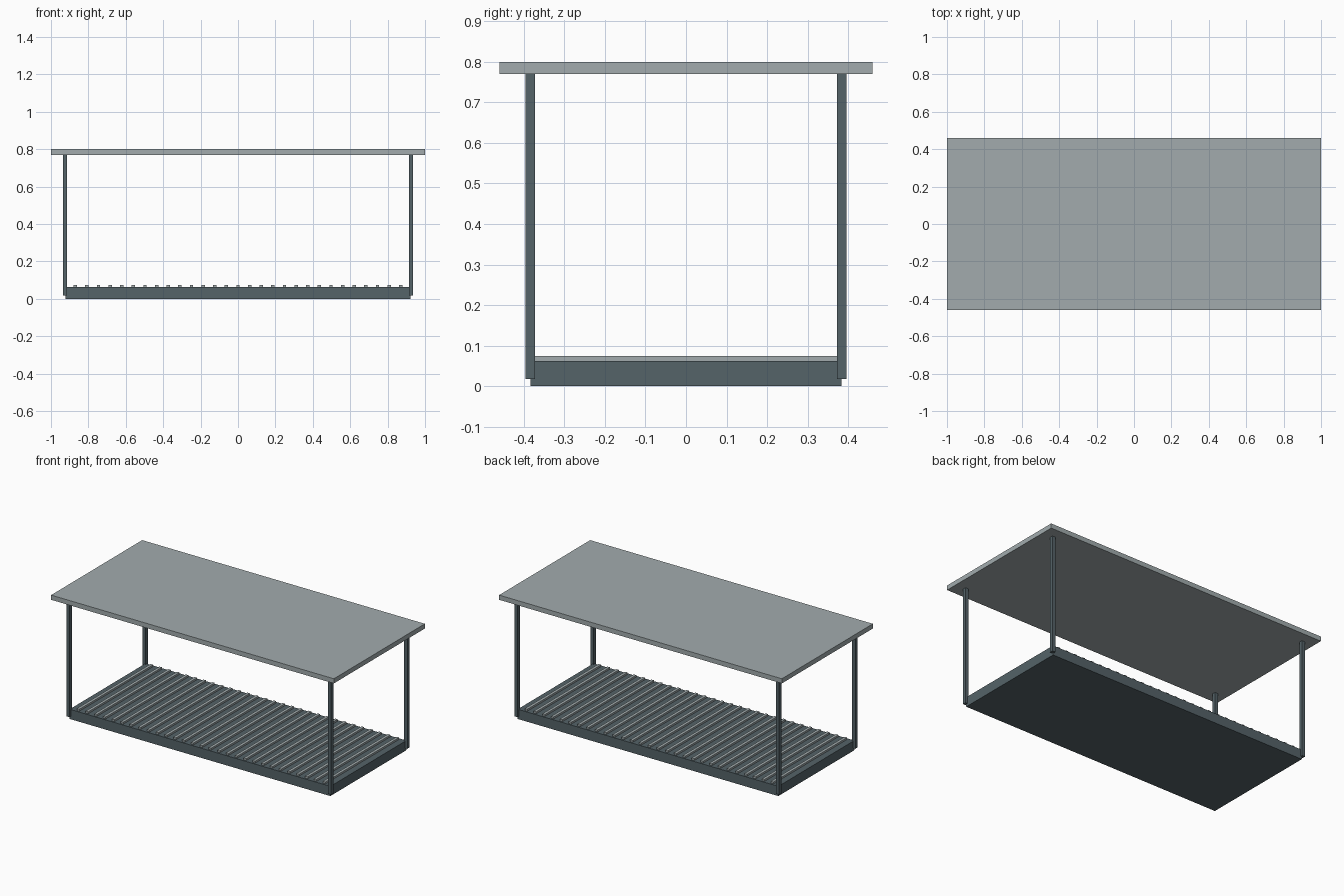
import bpy

if "Cube" in bpy.data.objects:
    bpy.data.objects.remove(bpy.data.objects["Cube"])

def box(name, x0, x1, y0, y1, z0, z1, color):
    bpy.ops.mesh.primitive_cube_add(size=1, location=((x0+x1)/2, (y0+y1)/2, (z0+z1)/2))
    o = bpy.context.object
    o.name = name
    o.scale = (x1-x0, y1-y0, z1-z0)
    bpy.ops.object.transform_apply(location=False, rotation=False, scale=True)
    o.data.materials.append(color)
    return o

def paint(name, rgb):
    m = bpy.data.materials.new(name)
    m.diffuse_color = (*rgb, 1)
    m.use_nodes = True
    m.node_tree.nodes["Principled BSDF"].inputs["Base Color"].default_value = m.diffuse_color
    return m

dark = paint("dark_metal", (0.09, 0.125, 0.14))
light = paint("light_metal", (0.36, 0.41, 0.42))

# Table top and lower tray
box("table_top", -1, 1, -0.46, 0.46, 0.77, 0.80, light)
box("lower_shelf", -0.922, 0.922, -0.384, 0.384, 0, 0.062, dark)

# Corner posts, straddling the shelf corners
for sx, nx in ((-1, "left"), (1, "right")):
    for sy, ny in ((-1, "front"), (1, "back")):
        x, y = sx*0.925, sy*0.384
        box(f"{ny}_{nx}_post", x-0.0115, x+0.0115, y-0.0115, y+0.0115, 0.017, 0.77, dark)

# Shelf slats
N = 29
for i in range(N):
    x = -0.87 + 1.74*i/(N-1)
    box(f"shelf_slat_{i+1}", x-0.009, x+0.009, -0.373, 0.373, 0.062, 0.074, light)
